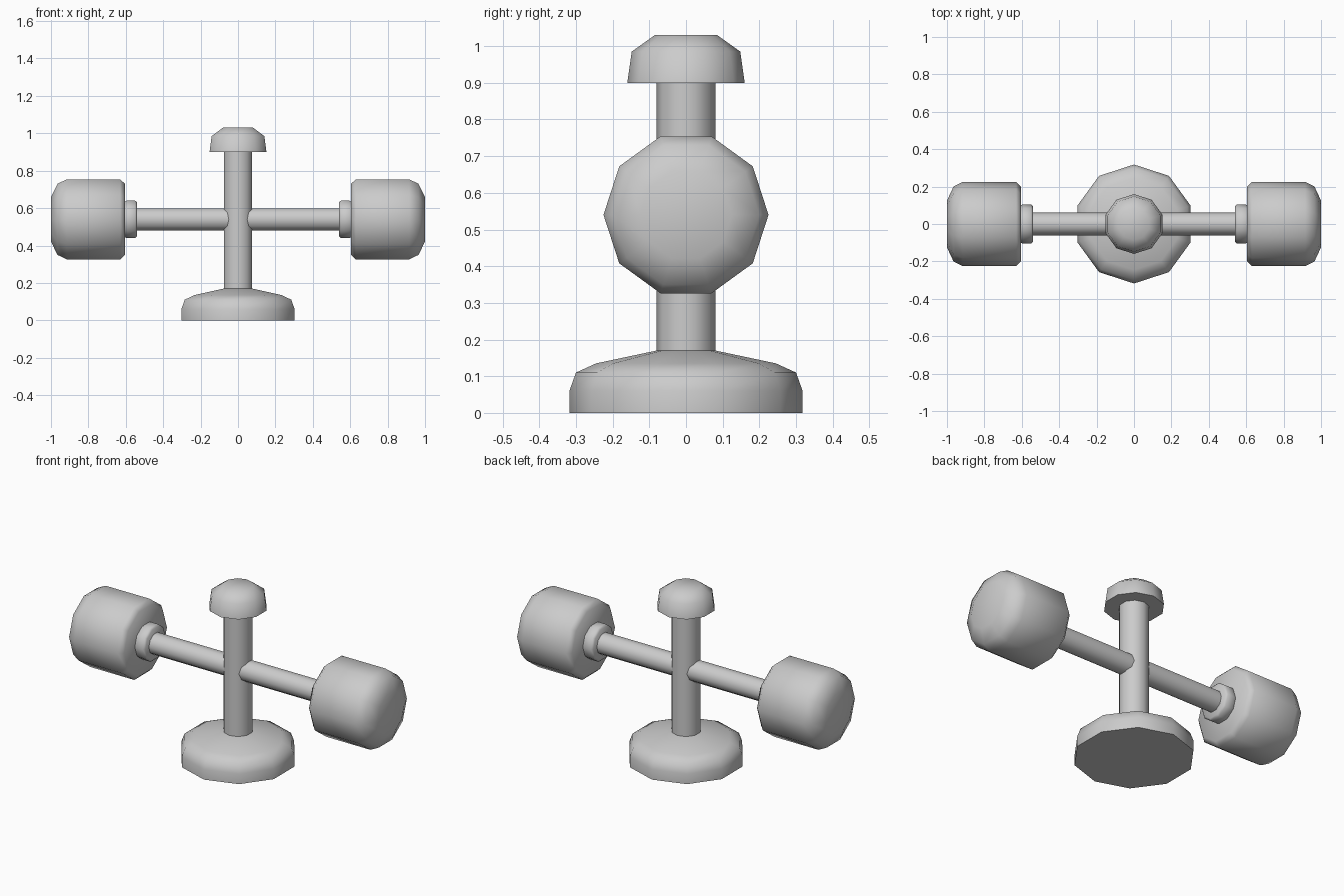
import bpy
import bmesh
from math import cos, sin, pi, radians
from mathutils import Matrix

SIDES = 10
BAR_Z = 0.54

cube = bpy.data.objects.get("Cube")
if cube:
    bpy.data.objects.remove(cube, do_unlink=True)

grey = bpy.data.materials.new("plain_grey")
grey.use_nodes = True
colour = (0.6, 0.6, 0.6, 1)
grey.diffuse_color = colour
grey.node_tree.nodes["Principled BSDF"].inputs["Base Color"].default_value = colour


def lathe(name, profile, matrix=Matrix()):
    """Ten-sided solid from (radius, height) rings, a corner on the +y side."""
    bm = bmesh.new()
    rings = []
    for r, h in profile:
        angles = [pi / 2 + 2 * pi * i / SIDES for i in range(SIDES)]
        rings.append([bm.verts.new((r * cos(a), r * sin(a), h)) for a in angles])
    for low, high in zip(rings, rings[1:]):
        for i in range(SIDES):
            j = (i + 1) % SIDES
            bm.faces.new((low[i], low[j], high[j], high[i]))
    bm.faces.new(rings[0][::-1])
    bm.faces.new(rings[-1])
    bm.transform(matrix)
    bmesh.ops.recalc_face_normals(bm, faces=bm.faces)
    mesh = bpy.data.meshes.new(name)
    bm.to_mesh(mesh)
    bm.free()
    mesh.materials.append(grey)
    obj = bpy.data.objects.new(name, mesh)
    bpy.context.collection.objects.link(obj)
    bpy.ops.object.select_all(action='DESELECT')
    obj.select_set(True)
    bpy.context.view_layer.objects.active = obj
    bpy.ops.object.shade_smooth_by_angle(angle=radians(60))
    return obj


# Upright parts
lathe("base", [(0.318, 0), (0.318, 0.06), (0.3, 0.11), (0.245, 0.135), (0.08, 0.17)])
lathe("post", [(0.08, 0.1), (0.08, 0.95)])
lathe("top_cap", [(0.16, 0.9), (0.148, 0.985), (0.085, 1.03)])

# Sideways parts, mirrored for left and right
for side, sign in (("left", 1), ("right", -1)):
    turn = Matrix.Translation((0, 0, BAR_Z)) @ Matrix.Rotation(sign * pi / 2, 4, 'Y')
    lathe(side + "_bar", [(0.062, 0), (0.062, 0.58)], turn)
    lathe(side + "_collar", [(0.095, 0.54), (0.105, 0.55), (0.105, 0.595), (0.098, 0.61)], turn)
    lathe(side + "_weight", [(0.2, 0.605), (0.225, 0.63), (0.225, 0.915),
                             (0.2, 0.965), (0.125, 1.0)], turn)
